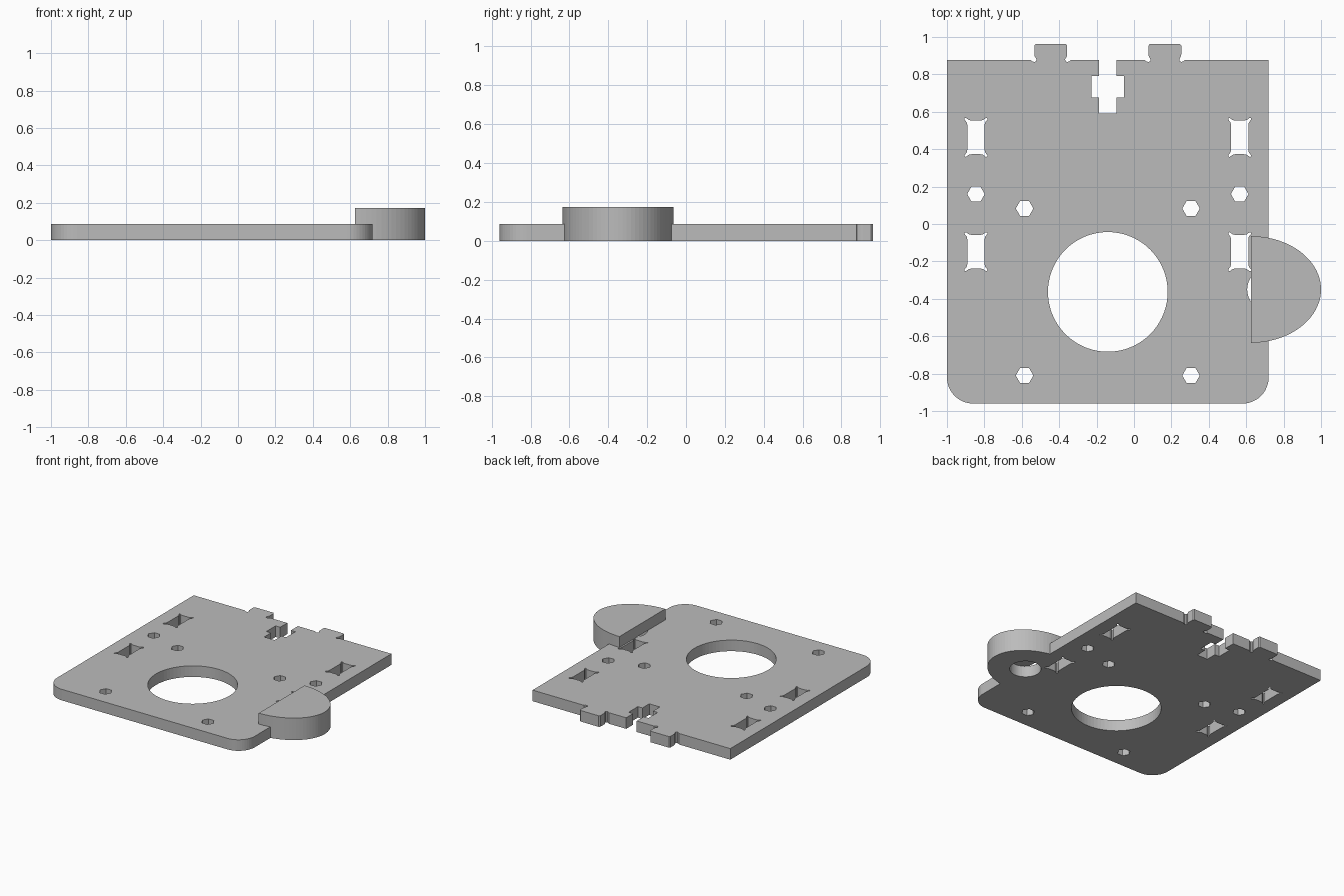
import bpy
import bmesh
import math

cube = bpy.data.objects.get("Cube")
if cube:
    bpy.data.objects.remove(cube, do_unlink=True)

THICK = 0.087        # plate thickness
TOP = 0.173          # boss height
MID = -0.14          # plate's line of symmetry in x
RIGHT, FRONT, BACK = 0.72, -0.96, 0.878

grey = bpy.data.materials.new("plain grey")
grey.use_nodes = True
grey.diffuse_color = (0.5, 0.5, 0.5, 1)
grey.node_tree.nodes["Principled BSDF"].inputs["Base Color"].default_value = (0.5, 0.5, 0.5, 1)


def arc(cx, cy, rx, ry, start, end, steps):
    angles = [math.radians(start + (end - start) * i / steps) for i in range(steps + 1)]
    return [(cx + rx * math.cos(a), cy + ry * math.sin(a)) for a in angles]


def circle(cx, cy, r, steps):
    return arc(cx, cy, r, r, 0, 360, steps)[:-1]


def prism(name, points, z0, z1):
    """Extrude a counter-clockwise outline from z0 to z1."""
    bm = bmesh.new()
    face = bm.faces.new([bm.verts.new((x, y, z0)) for x, y in points])
    new = bmesh.ops.extrude_face_region(bm, geom=[face])["geom"]
    moved = [v for v in new if isinstance(v, bmesh.types.BMVert)]
    bmesh.ops.translate(bm, verts=moved, vec=(0, 0, z1 - z0))
    bmesh.ops.recalc_face_normals(bm, faces=bm.faces)
    mesh = bpy.data.meshes.new(name)
    bm.to_mesh(mesh)
    bm.free()
    mesh.materials.append(grey)
    obj = bpy.data.objects.new(name, mesh)
    bpy.context.collection.objects.link(obj)
    return obj


def combine(target, other, operation):
    mod = target.modifiers.new(operation.lower(), "BOOLEAN")
    mod.operation, mod.solver, mod.object = operation, "EXACT", other
    bpy.context.view_layer.objects.active = target
    bpy.ops.object.modifier_apply(modifier=mod.name)
    bpy.data.objects.remove(other, do_unlink=True)


# Half outlines, measured from each feature's own centre line
tab = [(0.108, BACK), (0.1, 0.87), (0.088, 0.866), (0.078, 0.871), (0.077, 0.881),
       (0.086, 0.897), (0.088, 0.91), (0.088, 0.953), (0.08, 0.963)]
nut_slot = [(0.046, BACK), (0.046, 0.79), (0.086, 0.79), (0.086, 0.675),
            (0.046, 0.675), (0.046, 0.59)]


def mirrored(half, cx):
    return [(cx + x, y) for x, y in half] + [(cx - x, y) for x, y in reversed(half)]


# Plate outline: rounded front corners, two tabs and a nut slot in the back edge
R = 0.14
outline = arc(-1 + R, FRONT + R, R, R, 180, 270, 12)
outline += arc(RIGHT - R, FRONT + R, R, R, 270, 360, 12)
outline += [(RIGHT, BACK)]
outline += mirrored(tab, MID + 0.305) + mirrored(nut_slot, MID) + mirrored(tab, MID - 0.305)
outline += [(-1, BACK)]
plate = prism("mounting_plate", outline, 0, THICK)

# Large round opening
cutters = [circle(MID, -0.363, 0.32, 72)]

# Hexagonal screw holes, in pairs
for dx, y in ((0.705, 0.16), (0.445, 0.083), (0.445, -0.81)):
    cutters += [circle(MID + s * dx, y, 0.047, 6) for s in (-1, 1)]

# Rectangular slots with relieved corners
corner = [(0.046, 0.066), (0.049, 0.08), (0.061, 0.095), (0.06, 0.103),
          (0.053, 0.104), (0.038, 0.093), (0.024, 0.09)]
right_half = [(x, -y) for x, y in reversed(corner)] + corner
slot = right_half + [(-x, y) for x, y in reversed(right_half)]
for cx in (MID - 0.705, MID + 0.705):
    for cy in (0.463, -0.148):
        cutters.append([(cx + x, cy + y) for x, y in slot])

for points in cutters:
    combine(plate, prism("cutter", points, -0.1, 0.3), "DIFFERENCE")

# Half-oval boss on the left edge, with a blind hole from below
boss = prism("half_oval_boss", arc(0.625, -0.35, 0.375, 0.285, -90, 90, 40), 0, TOP)
combine(plate, boss, "UNION")
combine(plate, prism("blind_hole", circle(0.717, -0.35, 0.112, 40), -0.1, THICK), "DIFFERENCE")
